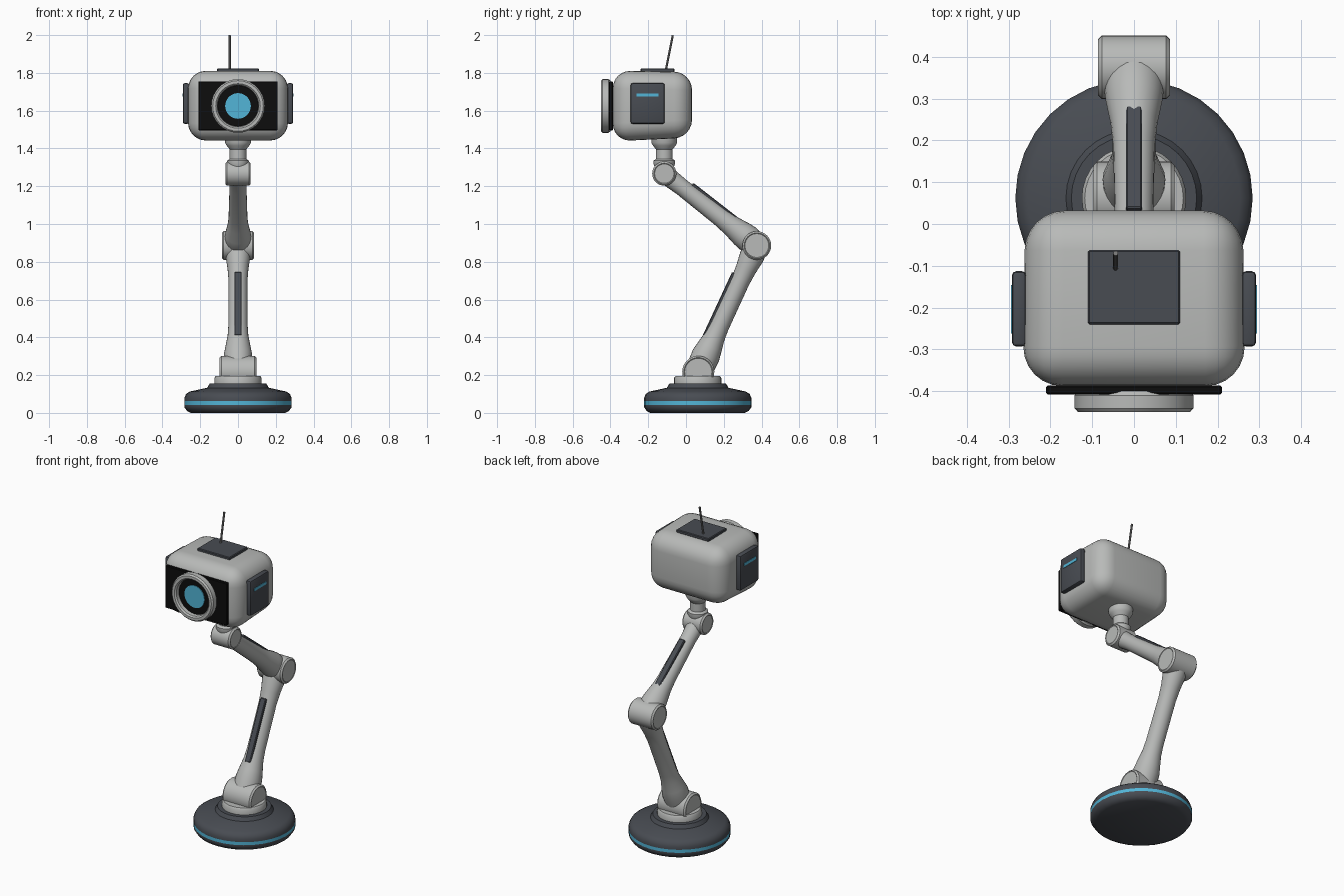
import bpy, bmesh, math
from mathutils import Vector, Matrix

cube = bpy.data.objects.get("Cube")
if cube:
    bpy.data.objects.remove(cube, do_unlink=True)


def material(name, rgb, rough=0.5):
    m = bpy.data.materials.new(name)
    m.use_nodes = True
    m.diffuse_color = (*rgb, 1)
    bsdf = m.node_tree.nodes["Principled BSDF"]
    bsdf.inputs["Base Color"].default_value = (*rgb, 1)
    bsdf.inputs["Roughness"].default_value = rough
    return m


SHELL = material("light_grey_shell", (0.48, 0.49, 0.48))
DARK = material("slate_grey", (0.065, 0.072, 0.085))
BLACK = material("black_glass", (0.004, 0.004, 0.004))
CYAN = material("cyan_light", (0.085, 0.46, 0.68))
METAL = material("antenna_grey", (0.2, 0.2, 0.2))


def finish(name, bm, mat, bevel=0, segments=2, angle=35):
    bmesh.ops.recalc_face_normals(bm, faces=bm.faces)
    if bevel:
        bmesh.ops.bevel(bm, geom=list(bm.edges), offset=bevel, segments=segments,
                        profile=0.5, affect='EDGES')
    mesh = bpy.data.meshes.new(name)
    for f in bm.faces:
        f.smooth = True
    bm.to_mesh(mesh)
    bm.free()
    mesh.set_sharp_from_angle(angle=math.radians(angle))
    mesh.materials.append(mat)
    obj = bpy.data.objects.new(name, mesh)
    bpy.context.collection.objects.link(obj)
    return obj


def lathe(name, profile, mat, origin, axis=(0, 0, 1), sides=32, closed=False):
    """Revolve (radius, height) points around an axis through origin."""
    bm = bmesh.new()
    rot = Vector((0, 0, 1)).rotation_difference(Vector(axis)).to_matrix().to_4x4()
    place = Matrix.Translation(origin) @ rot
    rings = []
    for r, h in profile:
        rings.append([bm.verts.new(place @ Vector((r * math.cos(a), r * math.sin(a), h)))
                      for a in (2 * math.pi * i / sides for i in range(sides))])
    pairs = list(zip(rings, rings[1:]))
    if closed:
        pairs.append((rings[-1], rings[0]))
    else:
        bm.faces.new(rings[0])
        bm.faces.new(rings[-1])
    for lo, hi in pairs:
        for i in range(sides):
            j = (i + 1) % sides
            bm.faces.new((lo[i], lo[j], hi[j], hi[i]))
    return finish(name, bm, mat)


def box(name, size, center, mat, bevel=0, segments=2, turn=None, taper=None):
    bm = bmesh.new()
    bmesh.ops.create_cube(bm, size=1)
    bmesh.ops.scale(bm, vec=size, verts=bm.verts)
    if taper:
        for v in bm.verts:
            taper(v.co)
    bmesh.ops.transform(bm, verts=bm.verts,
                        matrix=Matrix.Translation(center) @ (turn or Matrix()))
    return finish(name, bm, mat, bevel, segments)


def joint(name, center, radius, half):
    """Sideways hinge barrel with chamfered rims and inset caps."""
    c = 0.009
    half_profile = [(radius - c - 0.004, half - 0.003), (radius - c, half), (radius, half - c)]
    profile = [(r, -h) for r, h in half_profile] + [(r, h) for r, h in reversed(half_profile)]
    return lathe(name, profile, SHELL, center, (1, 0, 0))


def arm(name, start, end, profile, panel_along, panel_length, panel_lift, side):
    """Flared limb between two hinges, with a dark strip on its upper face."""
    d = (end - start).normalized()
    lathe(name, profile, SHELL, start, d, sides=24)
    n = Vector((0, -d.z, d.y)) * side
    turn = Matrix((Vector((1, 0, 0)), n, d)).transposed().to_4x4()
    box(name + "_panel", (0.038, 0.03, panel_length),
        start + d * panel_along + n * (panel_lift - 0.015), DARK, 0.004, 1, turn)


# Round foot with a light band
BASE_Y = 0.062
foot = lathe("foot", [(0.25, 0), (0.27, 0.01), (0.284, 0.03), (0.284, 0.043), (0.284, 0.062),
                      (0.284, 0.08), (0.275, 0.1), (0.255, 0.113), (0.163, 0.133),
                      (0.15, 0.155)], DARK, (0, BASE_Y, 0))
foot.data.materials.append(CYAN)
for p in foot.data.polygons:
    if 0.045 < p.center.z < 0.06:
        p.material_index = 1
lathe("foot_collar", [(0.125, 0.15), (0.125, 0.185), (0.118, 0.195)], SHELL, (0, BASE_Y, 0))

# Hinges
shoulder = Vector((0, 0.065, 0.217))
elbow = Vector((0, 0.375, 0.886))
wrist = Vector((0, -0.115, 1.267))
joint("shoulder_joint", shoulder, 0.085, 0.097)
joint("elbow_joint", elbow, 0.076, 0.086)
joint("wrist_joint", wrist, 0.064, 0.067)

# Limbs
arm("lower_arm", shoulder, elbow,
    [(0.072, 0), (0.075, 0.1), (0.066, 0.15), (0.055, 0.21), (0.051, 0.27), (0.05, 0.53),
     (0.055, 0.6), (0.065, 0.67), (0.065, 0.738)], 0.371, 0.369, 0.06, 1)
arm("upper_arm", elbow, wrist,
    [(0.062, 0), (0.072, 0.06), (0.068, 0.1), (0.056, 0.17), (0.05, 0.24), (0.045, 0.5),
     (0.048, 0.56), (0.052, 0.62)], 0.314, 0.31, 0.056, -1)

# Neck
lathe("neck", [(0.05, 1.3), (0.057, 1.318), (0.057, 1.335), (0.044, 1.345), (0.044, 1.395),
               (0.06, 1.415), (0.068, 1.43), (0.068, 1.47)], SHELL, (0, -0.115, 0))


# Head, slightly shallower towards the back
def head_taper(co):
    if co.y > 0:
        co.x *= 0.98
        co.z += 0.02 if co.z < 0 else -0.008


box("head", (0.532, 0.42, 0.375), (0, -0.178, 1.625), SHELL, 0.095, 6, taper=head_taper)

# Face plate and lens
FRONT = (0, -1, 0)
LENS = (0, 0, 1.625)
box("face_plate", (0.42, 0.022, 0.26), (0, -0.397, 1.625), BLACK, 0.004, 1)
lathe("lens_ring", [(0.134, 0.4), (0.142, 0.41), (0.142, 0.441), (0.134, 0.45), (0.118, 0.45),
                    (0.11, 0.442), (0.106, 0.4)], SHELL, LENS, FRONT, closed=True)
lathe("lens_well", [(0.108, 0.4), (0.108, 0.42)], BLACK, LENS, FRONT)
lathe("lens_glow", [(0.068, 0.415), (0.068, 0.424)], CYAN, LENS, FRONT)

# Side panels with light stripes
for side, label in ((1, "left"), (-1, "right")):
    box(label + "_side_panel", (0.034, 0.18, 0.215), (side * 0.275, -0.203, 1.638),
        DARK, 0.01, 2)
    box(label + "_side_stripe", (0.006, 0.116, 0.017), (side * 0.2915, -0.204, 1.683), CYAN)

# Top hatch and leaning antenna
box("top_hatch", (0.22, 0.178, 0.02), (0, -0.151, 1.814), DARK, 0.004, 1)
foot_point = Vector((-0.044, -0.108, 1.81))
lean = Vector((-0.044, -0.07, 1.999)) - foot_point
lathe("antenna", [(0.006, 0), (0.006, lean.length)], METAL, foot_point, lean, sides=10)
